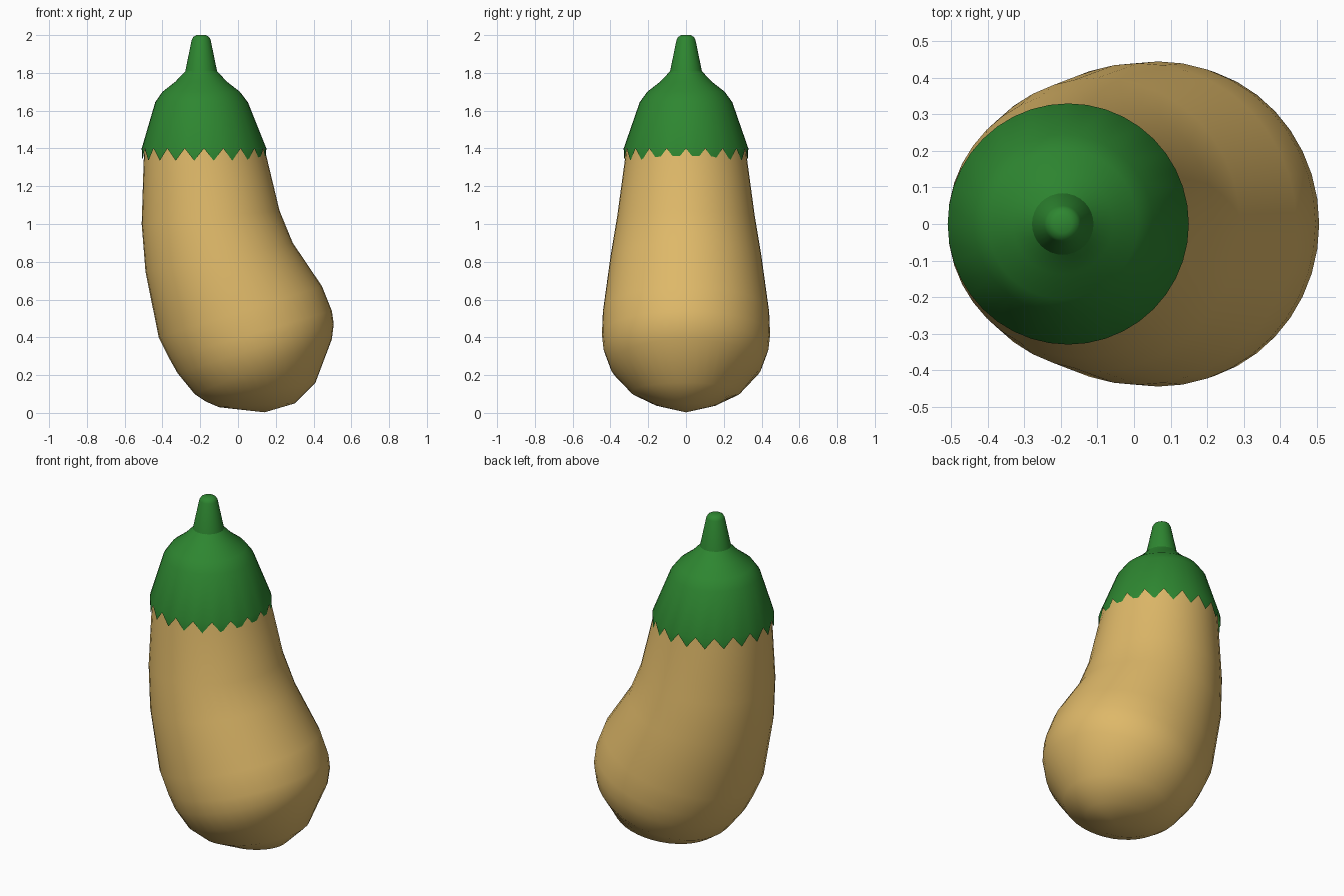
import bpy, bmesh, math

if "Cube" in bpy.data.objects:
    bpy.data.objects.remove(bpy.data.objects["Cube"])


def material(name, rgb):
    m = bpy.data.materials.new(name)
    m.diffuse_color = (*rgb, 1)
    m.use_nodes = True
    m.node_tree.nodes["Principled BSDF"].inputs["Base Color"].default_value = m.diffuse_color
    return m


def ring(bm, left, right, half_y, n):
    """Elliptical section spanning two (x, z) outline points."""
    cx, cz = (left[0] + right[0]) / 2, (left[1] + right[1]) / 2
    dx, dz = (right[0] - left[0]) / 2, (right[1] - left[1]) / 2
    out = []
    for i in range(n):
        a = 2 * math.pi * i / n
        c = math.cos(a)
        out.append(bm.verts.new((cx + dx * c, half_y * math.sin(a), cz + dz * c)))
    return out


def bridge(bm, a, b):
    n = len(a)
    for i in range(n):
        j = (i + 1) % n
        bm.faces.new((a[i], a[j], b[j], b[i]))


def finish(bm, name, mat, angle):
    bmesh.ops.recalc_face_normals(bm, faces=bm.faces)
    me = bpy.data.meshes.new(name)
    bm.to_mesh(me)
    bm.free()
    me.materials.append(mat)
    ob = bpy.data.objects.new(name, me)
    bpy.context.collection.objects.link(ob)
    bpy.ops.object.select_all(action='DESELECT')
    ob.select_set(True)
    bpy.context.view_layer.objects.active = ob
    bpy.ops.object.shade_smooth_by_angle(angle=math.radians(angle))
    return ob


tan = material("tan_skin", (0.73, 0.48, 0.14))
green = material("leaf_green", (0.027, 0.24, 0.03))

# Fruit body: tilted sections following the bent outline (left, right, half depth)
sections = [
    ((-0.495, 1.42), (0.135, 1.42), 0.315),
    ((-0.50, 1.32), (0.155, 1.34), 0.325),
    ((-0.51, 1.00), (0.22, 1.07), 0.365),
    ((-0.49, 0.75), (0.29, 0.90), 0.40),
    ((-0.42, 0.40), (0.445, 0.67), 0.44),
    ((-0.365, 0.29), (0.497, 0.54), 0.445),
    ((-0.32, 0.21), (0.507, 0.47), 0.437),
    ((-0.23, 0.10), (0.497, 0.39), 0.40),
    ((-0.17, 0.06), (0.41, 0.16), 0.29),
    ((-0.10, 0.03), (0.30, 0.05), 0.16),
]
bm = bmesh.new()
rings = [ring(bm, *s, 40) for s in sections]
for a, b in zip(rings, rings[1:]):
    bridge(bm, a, b)
bm.faces.new(rings[0])
pole = bm.verts.new((0.14, 0, 0.003))
last = rings[-1]
for i in range(40):
    bm.faces.new((last[i], last[(i + 1) % 40], pole))
finish(bm, "fruit_body", tan, 60)


def lathe(bm, profile, n):
    """Round sections from (centre x, radius, z) entries."""
    rs = [ring(bm, (c - r, z), (c + r, z), r, n) for c, r, z in profile]
    for a, b in zip(rs, rs[1:]):
        bridge(bm, a, b)
    return rs


# Leafy cap with a zigzag rim of twenty teeth
bm = bmesh.new()
rs = lathe(bm, [(-0.18, 0.33, 1.40), (-0.193, 0.245, 1.645), (-0.195, 0.205, 1.70),
                (-0.195, 0.137, 1.753), (-0.195, 0.083, 1.81)], 40)
bm.faces.new(rs[-1])
rim = rs[0]
for i in range(0, 40, 2):
    a, b, c = rim[i], rim[i + 1], rim[(i + 2) % 40]
    tip = bm.verts.new((b.co.x, b.co.y, 1.335))
    bm.faces.new((a, b, tip))
    bm.faces.new((b, c, tip))
finish(bm, "leaf_cap", green, 35)

# Stem
bm = bmesh.new()
rs = lathe(bm, [(-0.195, 0.085, 1.805), (-0.195, 0.05, 1.975), (-0.195, 0.042, 1.99),
                (-0.195, 0.025, 2.0)], 32)
bm.faces.new(rs[0])
bm.faces.new(rs[-1])
finish(bm, "stem", green, 35)
